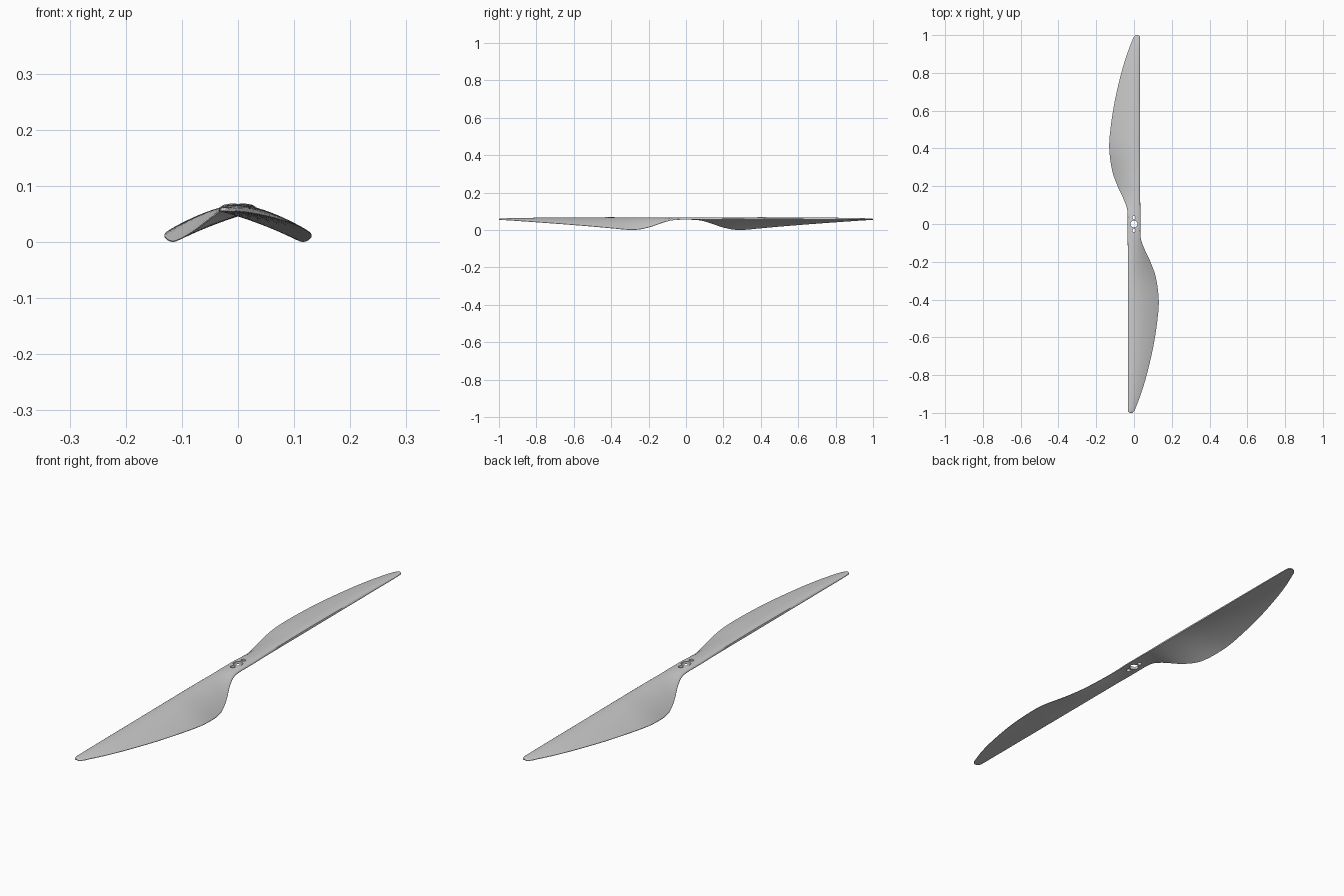
import bpy, bmesh, math
from mathutils import Matrix

if "Cube" in bpy.data.objects:
    bpy.data.objects.remove(bpy.data.objects["Cube"])

# blade stations: y, leading x, trailing x, leading z, trailing z, thickness, airfoil blend
STATIONS = [
    (0.00, 0.034, -0.034, 0.056, 0.056, 0.009, 0.0),
    (0.07, 0.034, -0.035, 0.056, 0.053, 0.009, 0.2),
    (0.12, 0.033, -0.050, 0.056, 0.041, 0.011, 0.7),
    (0.20, 0.033, -0.087, 0.056, 0.014, 0.016, 1.0),
    (0.28, 0.033, -0.115, 0.056, 0.001, 0.018, 1.0),
    (0.40, 0.033, -0.131, 0.056, 0.010, 0.018, 1.0),
    (0.50, 0.033, -0.125, 0.056, 0.019, 0.016, 1.0),
    (0.65, 0.033, -0.102, 0.056, 0.031, 0.013, 1.0),
    (0.80, 0.033, -0.067, 0.056, 0.042, 0.010, 1.0),
    (0.90, 0.033, -0.037, 0.056, 0.049, 0.007, 1.0),
    (0.96, 0.033, -0.014, 0.056, 0.053, 0.005, 1.0),
    (0.985, 0.032, -0.004, 0.056, 0.054, 0.004, 1.0),
    (0.995, 0.029, 0.003, 0.056, 0.055, 0.003, 1.0),
    (1.00, 0.022, 0.010, 0.056, 0.055, 0.002, 1.0),
]
EDGE = 0.003   # blunt edge thickness
N = 14         # points across the chord


def slope(i, k):
    if i == 0:
        return 0.0
    j = min(i + 1, len(STATIONS) - 1)
    a, b = STATIONS[i - 1], STATIONS[j]
    return (b[k] - a[k]) / (b[0] - a[0])


def between(i, u):
    """Smooth cubic blend between station i and i + 1."""
    a, b = STATIONS[i], STATIONS[i + 1]
    h = b[0] - a[0]
    out = [a[0] + h * u]
    for k in range(1, 7):
        out.append((2*u**3 - 3*u*u + 1) * a[k] + (u**3 - 2*u*u + u) * h * slope(i, k)
                   + (3*u*u - 2*u**3) * b[k] + (u**3 - u*u) * h * slope(i + 1, k))
    return out


def section(y, xl, xt, zl, zt, thick, blend):
    """Closed airfoil loop: over the top from leading to trailing, back underneath."""
    top, low = [], []
    for i in range(N + 1):
        t = 0.5 - 0.5 * math.cos(math.pi * i / N)
        x, z = xl + (xt - xl) * t, zl + (zt - zl) * t
        lens = math.sqrt(max(0.0, 4 * t * (1 - t)))
        foil = 2.6 * math.sqrt(t) * (1 - t)
        camber = 0.004 * blend * 4 * t * (1 - t) * min(1, thick / 0.018)
        height = thick * (lens + (foil - lens) * blend)
        edge = min(EDGE, thick)
        top.append((x, y, z + camber + height + edge * (1 - 0.4 * t * blend)))
        low.append((x, y, z + camber))
    return top + low[::-1]


# both blades: loft one half, spin a copy by 180 degrees, weld at the hub
bm = bmesh.new()
rows = []
for i in range(len(STATIONS) - 1):
    steps = 4 if i < 9 else 2
    rows += [section(*between(i, s / steps)) for s in range(steps)]
rows.append(section(*STATIONS[-1]))
rings = [[bm.verts.new(p) for p in row] for row in rows]
for a, b in zip(rings, rings[1:]):
    for j in range(len(a)):
        k = (j + 1) % len(a)
        bm.faces.new((a[j], a[k], b[k], b[j]))
bm.faces.new(rings[-1])
copy = bmesh.ops.duplicate(bm, geom=bm.verts[:] + bm.edges[:] + bm.faces[:])
bmesh.ops.rotate(bm, verts=[g for g in copy["geom"] if isinstance(g, bmesh.types.BMVert)],
                 cent=(0, 0, 0), matrix=Matrix.Rotation(math.pi, 3, 'Z'))
bmesh.ops.remove_doubles(bm, verts=bm.verts[:], dist=1e-5)
bmesh.ops.recalc_face_normals(bm, faces=bm.faces[:])
floor = min(v.co.z for v in bm.verts)
bmesh.ops.translate(bm, verts=bm.verts[:], vec=(0, 0, -floor))
mesh = bpy.data.meshes.new("propeller")
bm.to_mesh(mesh)
bm.free()
prop = bpy.data.objects.new("propeller", mesh)
bpy.context.collection.objects.link(prop)

# shaft hole and two bolt holes through the hub
for y, r in ((0, 0.018), (0.034, 0.009), (-0.034, 0.009)):
    bpy.ops.mesh.primitive_cylinder_add(vertices=32, radius=r, depth=0.2, location=(0, y, 0.05))
    cutter = bpy.context.object
    cutter.name = "hole_cutter"
    cutter.hide_render = True
    mod = prop.modifiers.new("hole", 'BOOLEAN')
    mod.object = cutter
    mod.operation = 'DIFFERENCE'
    mod.solver = 'EXACT'
    bpy.context.view_layer.objects.active = prop
    bpy.ops.object.modifier_apply(modifier=mod.name)
    bpy.data.objects.remove(cutter)

bpy.ops.object.select_all(action='DESELECT')
prop.select_set(True)
bpy.context.view_layer.objects.active = prop
bpy.ops.object.shade_smooth_by_angle(angle=math.radians(35))
